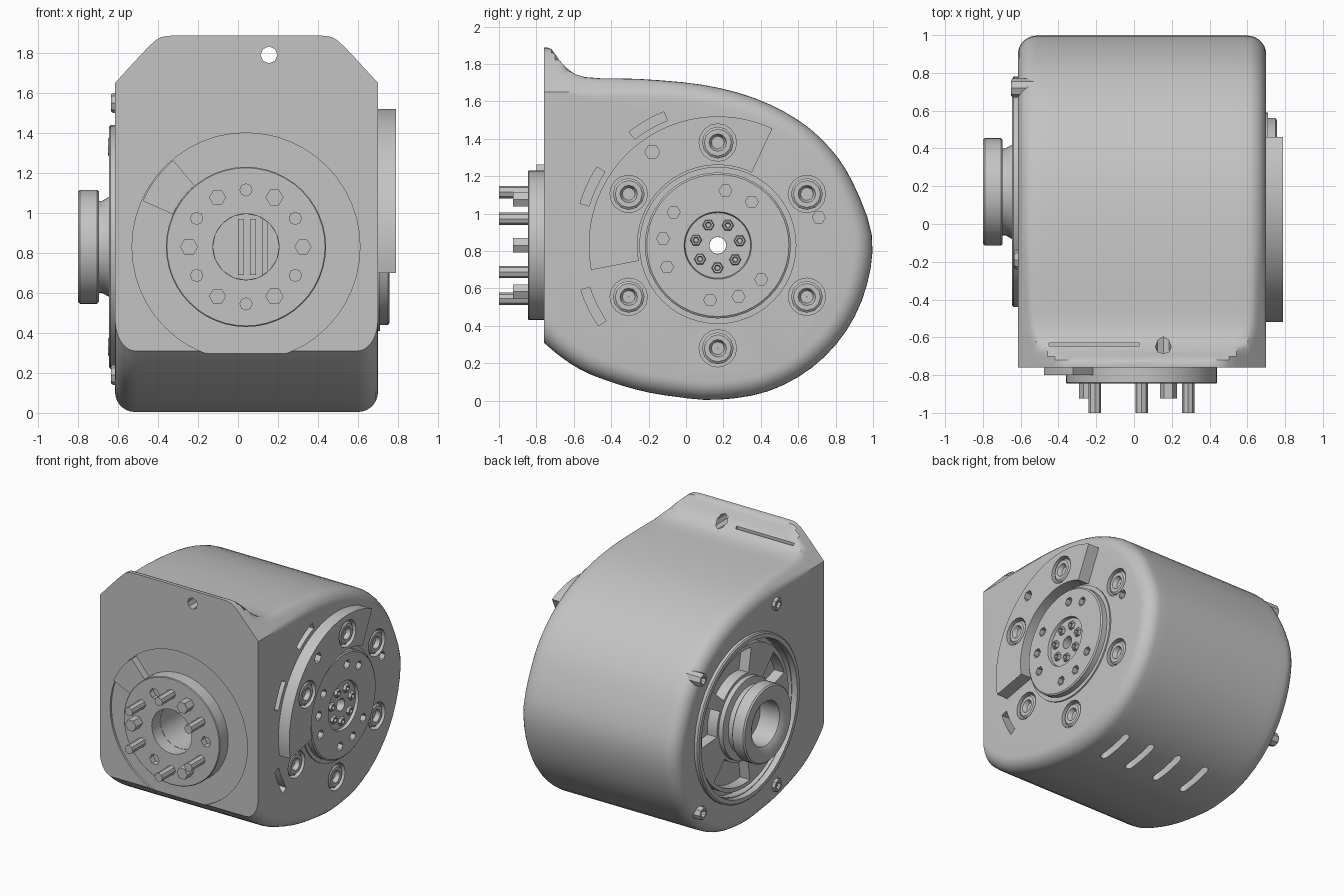
import bpy, bmesh, math
from math import sin, cos, radians, pi

if "Cube" in bpy.data.objects:
    bpy.data.objects.remove(bpy.data.objects["Cube"])

grey = bpy.data.materials.new("housing grey")
grey.use_nodes = True
grey.diffuse_color = (0.55, 0.55, 0.55, 1)
grey.node_tree.nodes["Principled BSDF"].inputs["Base Color"].default_value = grey.diffuse_color

HUB = (0.17, 0.83)      # side axis (y, z)
FACE = (0.04, 0.83)     # front axis (x, z)
CX, HALF = 0.0425, 0.6575


def place(axis, h, p, q):
    return {"x": (h, p, q), "y": (p, h, q), "z": (p, q, h)}[axis]


def finish(name, bm):
    bmesh.ops.recalc_face_normals(bm, faces=bm.faces[:])
    mesh = bpy.data.meshes.new(name)
    bm.to_mesh(mesh)
    bm.free()
    mesh.materials.append(grey)
    ob = bpy.data.objects.new(name, mesh)
    bpy.context.collection.objects.link(ob)
    return ob


def loft(name, rings, closed=False):
    """Skin a list of equal point loops, capped or joined end to end."""
    bm = bmesh.new()
    rows = [[bm.verts.new(p) for p in ring] for ring in rings]
    pairs = list(zip(rows, rows[1:])) + ([(rows[-1], rows[0])] if closed else [])
    for a, b in pairs:
        for i in range(len(a)):
            j = (i + 1) % len(a)
            bm.faces.new((a[i], a[j], b[j], b[i]))
    if not closed:
        bm.faces.new(rows[0])
        bm.faces.new(rows[-1])
    return finish(name, bm)


def prism(name, axis, pts, a, b):
    return loft(name, [[place(axis, h, p, q) for p, q in pts] for h in (a, b)])


def arc(c, r, a0, a1, n):
    return [(c[0] + r * cos(radians(a0 + (a1 - a0) * i / n)),
             c[1] + r * sin(radians(a0 + (a1 - a0) * i / n))) for i in range(n + 1)]


def polar(c, r, a):
    return arc(c, r, a, a, 1)[0]


def disc(name, axis, c, r, a, b, n=48):
    return prism(name, axis, arc(c, r, 0, 360, n)[:-1], a, b)


def sector(name, axis, c, r0, r1, a0, a1, a, b, n=24):
    return prism(name, axis, arc(c, r0, a0, a1, n) + arc(c, r1, a1, a0, n), a, b)


def lathe(name, axis, c, profile, n=48):
    """Revolve a closed (height, radius) loop around an axis."""
    return loft(name, [[place(axis, h, *polar(c, r, 360 * i / n)) for h, r in profile]
                       for i in range(n)], closed=True)


def box(name, x, y, z):
    return prism(name, "z", [(x[0], y[0]), (x[1], y[0]), (x[1], y[1]), (x[0], y[1])], *z)


def cut(target, cutters):
    for c in cutters:
        mod = target.modifiers.new("cut", "BOOLEAN")
        mod.operation, mod.solver, mod.object = "DIFFERENCE", "EXACT", c
        deps = bpy.context.evaluated_depsgraph_get()
        mesh = bpy.data.meshes.new_from_object(target.evaluated_get(deps))
        target.modifiers.clear()
        target.data = mesh
        bpy.data.objects.remove(c)


# Housing: rounded side profile lofted across x, with chamfered top corners
def spline(p, steps=3):
    out = []
    for i in range(len(p) - 1):
        a, b, c, d = p[max(i - 1, 0)], p[i], p[i + 1], p[min(i + 2, len(p) - 1)]
        for s in range(steps):
            t = s / steps
            out.append(tuple(0.5 * (2 * b[k] + (c[k] - a[k]) * t
                       + (2 * a[k] - 5 * b[k] + 4 * c[k] - d[k]) * t * t
                       + (3 * b[k] - a[k] - 3 * c[k] + d[k]) * t ** 3) for k in (0, 1)))
    return out + [p[-1]]


side = spline([(-0.76, 1.89), (-0.72, 1.88), (-0.65, 1.79), (-0.54, 1.73), (-0.25, 1.72),
               (0.08, 1.69), (0.36, 1.62), (0.6, 1.5), (0.77, 1.35), (0.89, 1.17)]
              + arc(HUB, 0.825, 4, -90, 5)
              + [(-0.05, 0.02), (-0.27, 0.06), (-0.51, 0.14), (-0.65, 0.22), (-0.76, 0.31)])


def section(u, d):
    t = abs(u) - 0.44
    limit = 1.89 - 0.55 * (t + math.hypot(t, 0.03))
    out = []
    for i, (y, z) in enumerate(side):
        (ya, za), (yb, zb) = side[max(i - 1, 0)], side[min(i + 1, len(side) - 1)]
        ty, tz = yb - ya, zb - za
        k = d / math.hypot(ty, tz)
        ny, nz = y + tz * k, z - ty * k
        if i in (0, len(side) - 1):
            ny, nz = -0.76, z + (1.6 * d if i else 0)
        out.append((CX + u, max(-0.76, ny), min(nz, limit)))
    return out


R = 0.1
half = [(u, 0) for u in (0.36, 0.4, 0.43, 0.46, 0.5)]
half += [(HALF - R + R * sin(a), R * (1 - cos(a))) for a in [pi / 2 * i / 7 for i in range(8)]]
stations = [(-u, d) for u, d in reversed(half)] + half
housing = loft("housing", [section(u, d) for u, d in stations])

screws = [(a, 0.79 if 65 < a < 190 else 0.70) for a in range(30, 390, 60)]
cuts = [disc("cut", "y", FACE, 0.57, -0.9, -0.745),
        disc("cut", "y", FACE, 0.165, -0.9, -0.2, 16),
        disc("cut", "x", HUB, 0.57, -0.7, -0.6),
        lathe("cut", "x", HUB, [(-0.7, 0.53), (-0.7, 0.565), (-0.54, 0.565), (-0.54, 0.53)]),
        disc("cut", "y", (0.155, 1.79), 0.042, -0.9, -0.4, 8),
        box("cut", (-0.45, 0.03), (-0.645, -0.63), (1.7, 1.9)),
        disc("cut", "x", (0.71, 0.98), 0.035, 0.66, 0.8, 6)]
cuts += [sector("cut", "x", HUB, 0.32, 0.5, a, b, -0.7, -0.52)
         for a, b in ((42, 100), (135, 162), (-5, 28), (195, 235), (262, 315))]
cuts += [sector("cut", "x", HUB, 0.72, 0.77, a - 8, a + 8, 0.62, 0.8, 8) for a in (120, 155, 206)]
cuts += [disc("cut", "x", polar(HUB, 0.55, a), 0.1, 0.65, 0.9, 16) for a, h in screws if h < 0.75]
# Belly vents with rounded ends
for x in (0.46, 0.24, 0.0, -0.24):
    ends = arc((x, 0.46), 0.025, 0, 180, 6) + arc((x, 0.23), 0.025, 180, 360, 6)
    cuts.append(prism("cut", "z", ends, -0.1, 0.11))
cuts.append(disc("cut", "x", HUB, 0.045, -1, 1, 16))
cut(housing, cuts)

# Right side: raised sector cover and drive disc
cover = sector("sector_cover", "x", HUB, 0.43, 0.69, 65, 191, 0.69, 0.79, 40)
cut(cover, [disc("cut", "x", polar(HUB, 0.55, a), 0.1, 0.74, 0.9, 16) for a, h in screws if h > 0.75]
    + [disc("cut", "x", polar(HUB, 0.61, 125), 0.04, 0.74, 0.9, 6)])
lathe("disc_seat", "x", HUB, [(0.69, 0.045), (0.69, 0.42), (0.71, 0.42), (0.71, 0.045)])
drive = lathe("drive_disc", "x", HUB, [(0.7, 0.045), (0.7, 0.39), (0.75, 0.39), (0.757, 0.38),
                                       (0.757, 0.18), (0.735, 0.175), (0.735, 0.045)])
cut(drive, [disc("cut", "x", polar(HUB, 0.295, a), 0.035, 0.72, 0.9, 6)
            for a in (82, 52, 322, 292, 262, 203, 173, 143)])


def screw(name, axis, c, r, base, top, n=12):
    """Round head with a tapered socket."""
    s = 1 if top > base else -1
    deep = top - s * min(0.03, abs(top - base) * 0.7)
    return lathe(name, axis, c, [(base, 0.001), (base, r), (top - s * 0.01, r), (top, r * 0.85),
                                 (top, r * 0.55), (deep, r * 0.4), (deep, 0.001)], n)


for a, h in screws:
    screw("cover_screw", "x", polar(HUB, 0.55, a), 0.085, h - 0.055, h - 0.005)
for i in range(7):
    screw("hub_screw", "x", polar(HUB, 0.12, 12 + i * 360 / 7), 0.032, 0.73, 0.755, 6)

# Front: output flange with bore, index block and pins
flange = lathe("output_flange", "y", FACE, [(-0.73, 0.165), (-0.73, 0.4), (-0.84, 0.4),
                                            (-0.845, 0.395), (-0.845, 0.165)])
cut(flange, [disc("cut", "y", polar(FACE, 0.285, a), 0.04, -0.9, -0.8, 6) for a in (0, 120, 240)])
sector("index_block", "y", FACE, 0.4, 0.565, 130, 156, -0.73, -0.80)
for a in (30, 90, 150, 210, 270, 330):
    disc("long_pin", "y", polar(FACE, 0.285, a), 0.033, -0.8, -1.0, 8)
for a in (60, 180, 300):
    disc("short_pin", "y", polar(FACE, 0.285, a), 0.045, -0.8, -0.925, 6)
for x in (0.0, 0.06, 0.12):
    box("bore_rib", (x, x + 0.03), (-0.26, -0.19), (0.69, 0.97))

# Left side: rim, hollow shaft knob and edge bolts
lathe("left_rim", "x", HUB, [(-0.59, 0.57), (-0.59, 0.61), (-0.637, 0.61), (-0.645, 0.6), (-0.645, 0.57)])
lathe("shaft_knob", "x", HUB, [(-0.58, 0.045), (-0.58, 0.3), (-0.635, 0.3), (-0.645, 0.25),
                               (-0.68, 0.23), (-0.695, 0.23), (-0.695, 0.275), (-0.705, 0.285),
                               (-0.79, 0.285), (-0.8, 0.275), (-0.8, 0.2), (-0.78, 0.165),
                               (-0.62, 0.165), (-0.62, 0.045)])
for y, z, top in ((-0.36, 0.68, -0.635), (0.55, 0.5, -0.65)):
    for s in (-1, 1):
        screw("edge_bolt", "x", (HUB[0] + y, HUB[1] + 0.04 + s * z - 0.04 * (y > 0)), 0.05, -0.53, top, 8)

# Smooth shading with crisp edges
for ob in bpy.context.scene.objects:
    ob.select_set(ob.type == "MESH")
    bpy.context.view_layer.objects.active = ob
bpy.ops.object.shade_smooth_by_angle(angle=radians(30))
